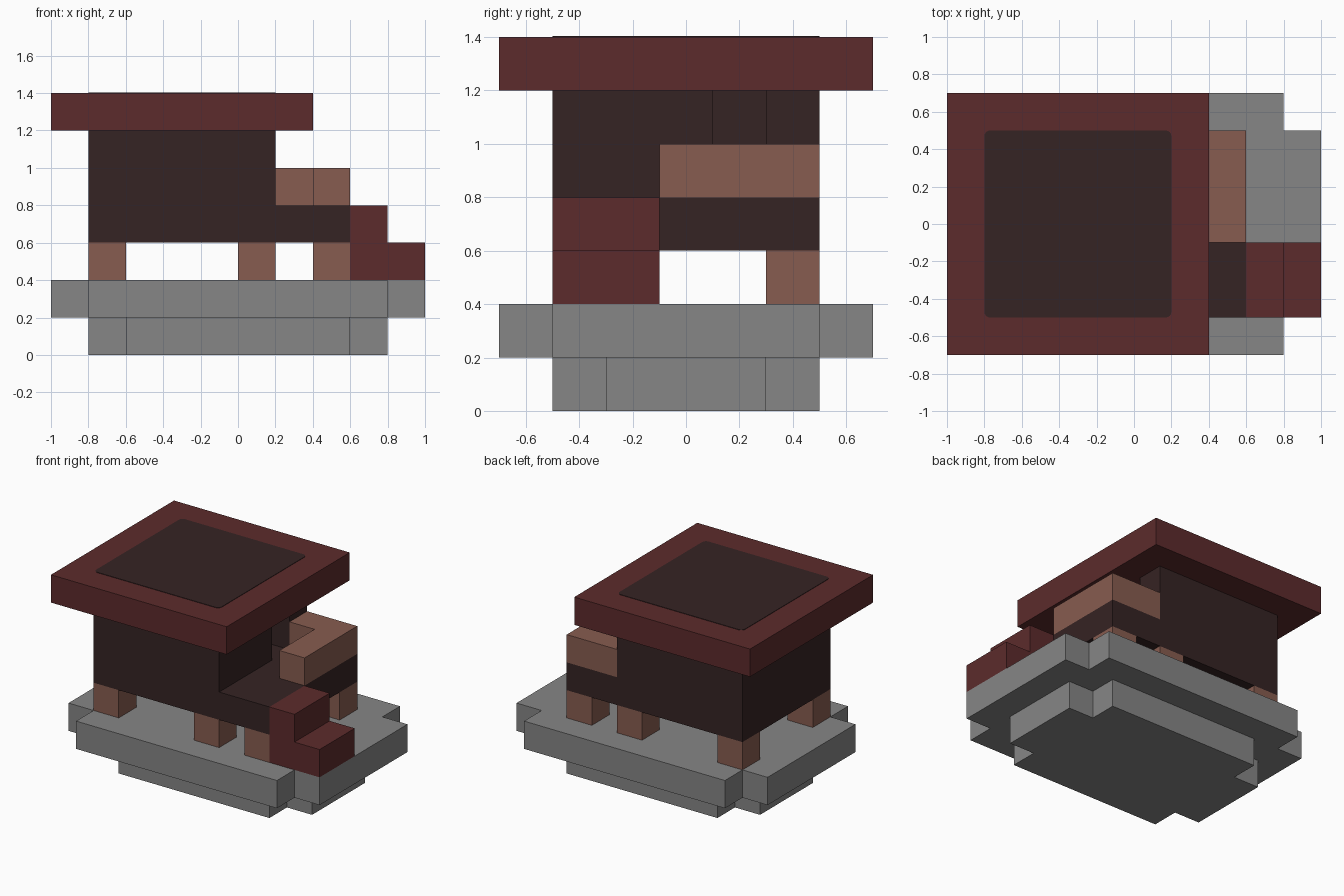
import bpy, bmesh

cube = bpy.data.objects.get("Cube")
if cube:
    bpy.data.objects.remove(cube, do_unlink=True)


def material(name, rgb):
    m = bpy.data.materials.new(name)
    m.use_nodes = True
    m.diffuse_color = (*rgb, 1)
    bsdf = next(n for n in m.node_tree.nodes if n.type == 'BSDF_PRINCIPLED')
    bsdf.inputs["Base Color"].default_value = (*rgb, 1)
    bsdf.inputs["Roughness"].default_value = 0.9
    return m


stone = material("grey stone", (0.238, 0.238, 0.238))
red = material("dark red", (0.107, 0.024, 0.025))
dark = material("dark brown", (0.036, 0.017, 0.017))
wood = material("light brown wood", (0.242, 0.107, 0.080))


def prism(name, outline, z0, z1, mat):
    """Extrude a flat (x, y) outline from z0 up to z1."""
    bm = bmesh.new()
    face = bm.faces.new([bm.verts.new((x, y, z0)) for x, y in outline])
    out = bmesh.ops.extrude_face_region(bm, geom=[face])
    for v in out["geom"]:
        if isinstance(v, bmesh.types.BMVert):
            v.co.z = z1
    bmesh.ops.recalc_face_normals(bm, faces=bm.faces)
    mesh = bpy.data.meshes.new(name)
    bm.to_mesh(mesh)
    bm.free()
    mesh.materials.append(mat)
    obj = bpy.data.objects.new(name, mesh)
    bpy.context.collection.objects.link(obj)
    return obj


def rect(x0, x1, y0, y1):
    return [(x0, y0), (x1, y0), (x1, y1), (x0, y1)]


def notched(a, b, n):
    """Rectangle of half sizes a, b with square notches n at the corners."""
    quarter = [(a, b - n), (a - n, b - n), (a - n, b)]
    right = [(x, -y) for x, y in reversed(quarter)] + quarter
    return right + [(-x, y) for x, y in reversed(right)]


# Stepped stone base
prism("lower_base", notched(0.8, 0.5, 0.2), 0, 0.2, stone)
prism("upper_base", notched(1.0, 0.7, 0.2), 0.2, 0.4, stone)

# Stilts under the floor
for column, x in zip(("left_end", "middle", "right_end"), (-0.8, 0.0, 0.4)):
    for row, y in (("front", -0.5), ("back", 0.3)):
        prism(f"{row}_stilt_{column}", rect(x, x + 0.2, y, y + 0.2), 0.4, 0.6, wood)

# Floor and hollow cabin walls with a doorway on the porch side
prism("floor", rect(-0.8, 0.6, -0.5, 0.5), 0.6, 0.8, dark)
walls = [(0.2, 0.1), (0.2, -0.5), (-0.8, -0.5), (-0.8, 0.5), (0.2, 0.5), (0.2, 0.3),
         (-0.6, 0.3), (-0.6, -0.3), (0, -0.3), (0, 0.1)]
prism("cabin_walls", walls, 0.8, 1.2, dark)

# Porch railing
railing = [(0.2, 0.3), (0.4, 0.3), (0.4, -0.1), (0.6, -0.1), (0.6, 0.5), (0.2, 0.5)]
prism("porch_railing", railing, 0.8, 1.0, wood)

# Steps up to the porch
prism("upper_step", rect(0.6, 0.8, -0.5, -0.1), 0.4, 0.8, red)
prism("lower_step", rect(0.8, 1.0, -0.5, -0.1), 0.4, 0.6, red)

# Flat roof with a thin rounded panel on top
prism("roof", rect(-1.0, 0.4, -0.7, 0.7), 1.2, 1.4, red)
panel = prism("roof_panel", rect(-0.8, 0.2, -0.5, 0.5), 1.399, 1.403, dark)
bm = bmesh.new()
bm.from_mesh(panel.data)
upright = [e for e in bm.edges if abs(e.verts[0].co.z - e.verts[1].co.z) > 0.001]
bmesh.ops.bevel(bm, geom=upright, offset=0.03, segments=4, profile=0.5, affect='EDGES')
bm.to_mesh(panel.data)
bm.free()
